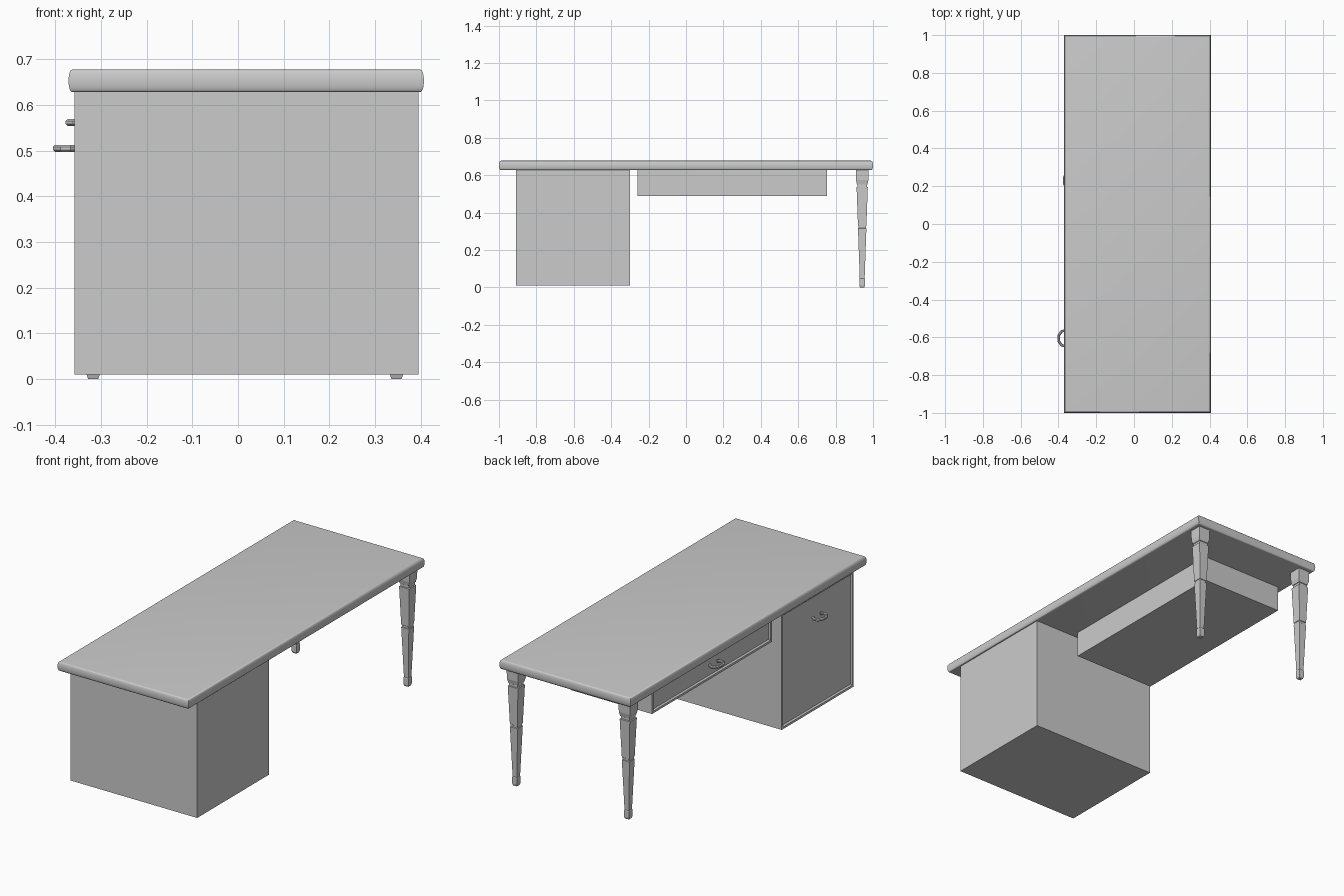
import bpy, bmesh, math
from mathutils import Vector

if "Cube" in bpy.data.objects:
    bpy.data.objects.remove(bpy.data.objects["Cube"])

GREY = (0.6, 0.6, 0.6, 1)
mat = bpy.data.materials.new("plain grey")
mat.use_nodes = True
mat.diffuse_color = GREY
mat.node_tree.nodes["Principled BSDF"].inputs["Base Color"].default_value = GREY


def add(name, bm, smooth=None):
    bmesh.ops.recalc_face_normals(bm, faces=bm.faces[:])
    mesh = bpy.data.meshes.new(name)
    bm.to_mesh(mesh)
    bm.free()
    mesh.materials.append(mat)
    ob = bpy.data.objects.new(name, mesh)
    bpy.context.collection.objects.link(ob)
    if smooth:
        bpy.ops.object.select_all(action="DESELECT")
        ob.select_set(True)
        bpy.context.view_layer.objects.active = ob
        bpy.ops.object.shade_smooth_by_angle(angle=math.radians(smooth))
    return ob


def box(lo, hi):
    bm = bmesh.new()
    bmesh.ops.create_cube(bm, size=1)
    lo, hi = Vector(lo), Vector(hi)
    for v in bm.verts:
        v.co = (lo + hi) / 2 + v.co * (hi - lo)
    return bm


def loft(rings):
    """Skin closed rings of points and cap both ends."""
    bm = bmesh.new()
    loops = [[bm.verts.new(p) for p in ring] for ring in rings]
    n = len(loops[0])
    for a, b in zip(loops, loops[1:]):
        for i in range(n):
            j = (i + 1) % n
            bm.faces.new((a[i], a[j], b[j], b[i]))
    bm.faces.new(loops[0])
    bm.faces.new(loops[-1])
    return bm


def rect(cx, cy, hx, hy, z):
    return [(cx + sx * hx, cy + sy * hy, z)
            for sx, sy in ((-1, -1), (1, -1), (1, 1), (-1, 1))]


# Table top with a softly rounded edge on all four sides
rings = []
for i in range(13):
    t = math.pi * (i / 12 - 0.5)
    inset = 0.012 * (1 - math.cos(t) ** 0.6)
    rings.append(rect(0.018, 0, 0.389 - inset, 1 - inset, 0.653 + 0.025 * math.sin(t)))
add("table_top", loft(rings), 40)


# Cabinets with a recessed, framed panel on the drawer side
def cabinet(name, lo, hi):
    bm = box(lo, hi)
    bm.normal_update()
    face = min(bm.faces, key=lambda f: f.calc_center_median().x)
    bmesh.ops.inset_region(bm, faces=[face], thickness=0.016)
    bmesh.ops.inset_region(bm, faces=[face], thickness=0.008, depth=-0.008)
    add(name, bm)


cabinet("pedestal_cabinet", (-0.358, -0.91, 0.01), (0.395, -0.30, 0.63))
cabinet("centre_drawer", (-0.327, -0.26, 0.49), (0.158, 0.755, 0.63))

# Square tapering legs with two grooves and a small foot: (height, half width)
LEG = [(0.63, 0.034), (0.575, 0.033), (0.552, 0.028), (0.55, 0.025), (0.538, 0.025),
       (0.536, 0.030), (0.33, 0.0225), (0.328, 0.020), (0.318, 0.020), (0.316, 0.0225),
       (0.048, 0.013), (0.045, 0.015), (0.010, 0.0145), (0, 0.011)]
for side, x in (("right", -0.317), ("left", 0.347)):
    add(side + "_leg", loft([rect(x, 0.942, w, w, z) for z, w in LEG]))


# Bow handles: an octagonal tube swept along a half loop
def handle(name, x, y, z):
    path = [(0.006, 0.030), (-0.010, 0.042), (-0.026, 0.036), (-0.040, 0.016)]
    path += [(px, -py) for px, py in reversed(path)]
    pts = [Vector((x + px, y + py, z)) for px, py in path]
    rings = []
    for i, p in enumerate(pts):
        d = (pts[min(i + 1, len(pts) - 1)] - pts[max(i - 1, 0)]).normalized()
        side = d.cross(Vector((0, 0, 1)))
        rings.append([p + 0.008 * (side * math.cos(a) + Vector((0, 0, math.sin(a))))
                      for a in (math.pi * (k + 0.5) / 4 for k in range(8))])
    add(name, loft(rings))


handle("pedestal_handle", -0.358, -0.605, 0.505)
handle("drawer_handle", -0.330, 0.23, 0.562)
